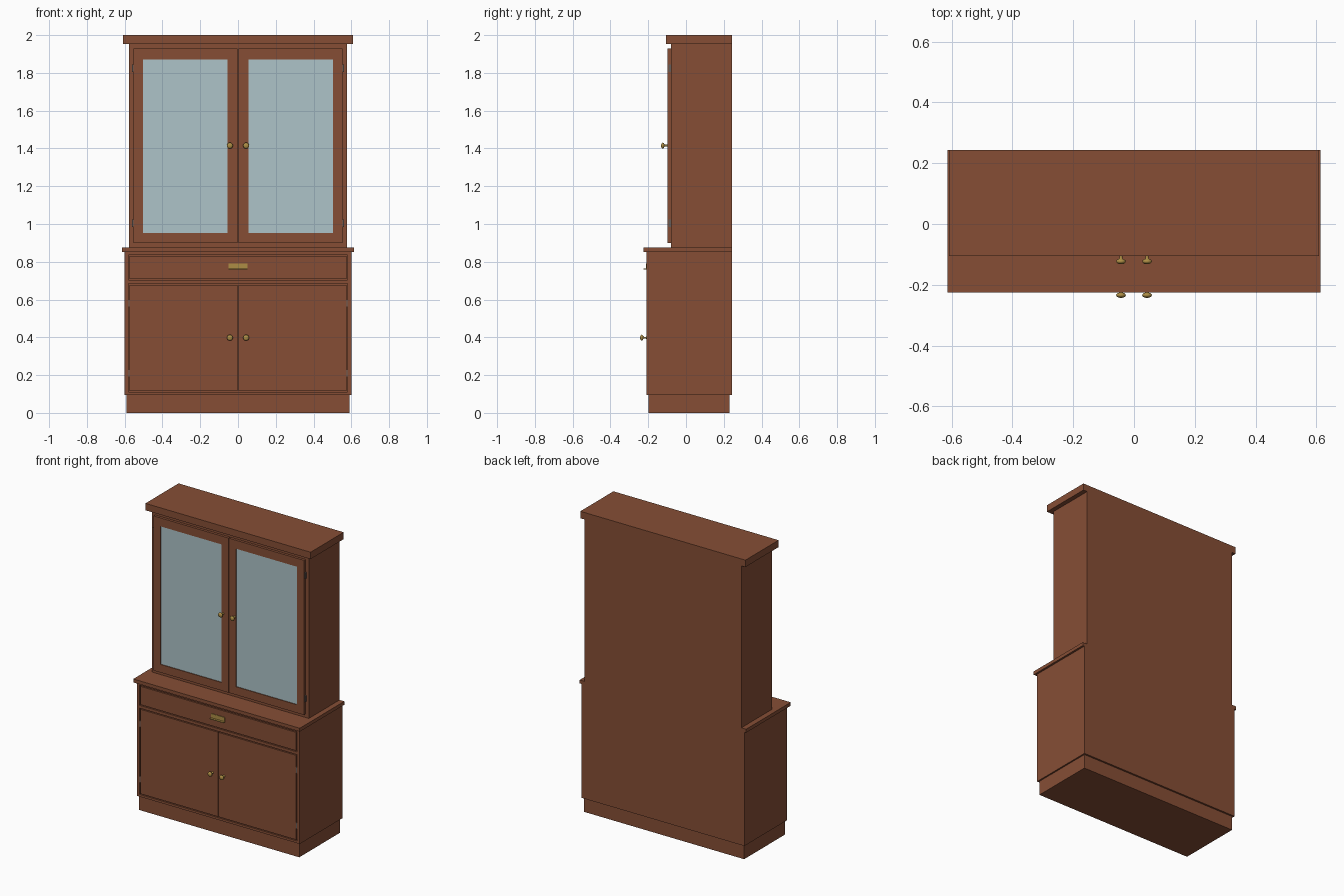
import bpy, bmesh, math
from mathutils import Matrix

default = bpy.data.objects.get("Cube")
if default:
    bpy.data.objects.remove(default, do_unlink=True)


def material(name, colour):
    m = bpy.data.materials.new(name)
    m.use_nodes = True
    m.diffuse_color = (*colour, 1)
    m.node_tree.nodes["Principled BSDF"].inputs["Base Color"].default_value = (*colour, 1)
    return m


WOOD = material("warm_wood", (0.239, 0.076, 0.036))
GLASS = material("pale_glass", (0.42, 0.55, 0.58))
BRASS = material("brass", (0.42, 0.27, 0.06))
STEEL = material("dark_steel", (0.13, 0.11, 0.10))

BACK = 0.243


def add_box(bm, x0, x1, y0, y1, z0, z1):
    size = Matrix.Diagonal((x1 - x0, y1 - y0, z1 - z0, 1))
    centre = Matrix.Translation(((x0 + x1) / 2, (y0 + y1) / 2, (z0 + z1) / 2))
    bmesh.ops.create_cube(bm, size=1, matrix=centre @ size)


def finish(name, bm, mat):
    me = bpy.data.meshes.new(name)
    bm.to_mesh(me)
    bm.free()
    me.materials.append(mat)
    ob = bpy.data.objects.new(name, me)
    bpy.context.collection.objects.link(ob)
    return ob


def boxes(name, mat, *parts):
    bm = bmesh.new()
    for p in parts:
        add_box(bm, *p)
    return finish(name, bm, mat)


def frame(name, mat, x0, x1, y0, y1, z0, z1, hx0, hx1, hz0, hz1):
    """Rectangular frame around a rectangular opening."""
    return boxes(name, mat,
                 (x0, hx0, y0, y1, z0, z1), (hx1, x1, y0, y1, z0, z1),
                 (hx0, hx1, y0, y1, z0, hz0), (hx0, hx1, y0, y1, hz1, z1))


def knob(name, x, y, z, depth):
    """Turned knob whose stem starts at the door face and points forward."""
    profile = [(0.008, 0), (0.005, 0.003), (0.005, depth - 0.02)]
    for i in range(1, 9):
        a = math.pi * i / 8
        profile.append((max(0.016 * math.sin(a), 0.0001), depth - 0.009 - 0.009 * math.cos(a)))
    bm = bmesh.new()
    verts = [bm.verts.new((r, -d, 0)) for r, d in profile]
    edges = [bm.edges.new(pair) for pair in zip(verts, verts[1:])]
    bmesh.ops.spin(bm, geom=verts + edges, cent=(0, 0, 0), axis=(0, 1, 0),
                   angle=math.tau, steps=20, use_duplicate=False)
    bmesh.ops.remove_doubles(bm, verts=bm.verts, dist=0.0003)
    bmesh.ops.recalc_face_normals(bm, faces=bm.faces)
    for f in bm.faces:
        f.smooth = True
    ob = finish(name, bm, BRASS)
    ob.location = (x, y, z)


# Plinth, lower cabinet, counter, hutch and cornice
FRONT = -0.208
boxes("plinth", WOOD, (-0.59, 0.59, -0.198, 0.231, 0, 0.095))
boxes("lower_carcass", WOOD, (-0.60, 0.60, FRONT + 0.02, BACK, 0.095, 0.853))
boxes("counter", WOOD, (-0.613, 0.613, -0.226, BACK, 0.853, 0.876))
boxes("hutch_carcass", WOOD, (-0.578, 0.578, -0.08, BACK, 0.876, 1.954))
boxes("cornice", WOOD, (-0.608, 0.608, -0.105, BACK, 1.954, 2.0))

# Face frame of the lower cabinet, with openings for drawer and doors
boxes("lower_face_frame", WOOD,
      (-0.60, -0.58, FRONT, FRONT + 0.02, 0.095, 0.853),
      (0.58, 0.60, FRONT, FRONT + 0.02, 0.095, 0.853),
      (-0.58, 0.58, FRONT, FRONT + 0.02, 0.095, 0.11),
      (-0.58, 0.58, FRONT, FRONT + 0.02, 0.684, 0.703),
      (-0.58, 0.58, FRONT, FRONT + 0.02, 0.837, 0.853))

# Drawer front and its cup pull
boxes("drawer_front", WOOD, (-0.574, 0.574, FRONT, FRONT + 0.02, 0.709, 0.831))
boxes("drawer_pull", BRASS,
      (-0.05, 0.05, FRONT - 0.004, FRONT, 0.759, 0.791),
      (-0.05, 0.05, FRONT - 0.018, FRONT - 0.004, 0.759, 0.764))

# Paired doors, hinges and knobs
for side, s in (("left", 1), ("right", -1)):
    def span(a, b):
        return tuple(sorted((s * a, s * b)))

    boxes(side + "_lower_door", WOOD, (*span(0.003, 0.574), FRONT, FRONT + 0.02, 0.116, 0.678))
    frame(side + "_upper_door_frame", WOOD, *span(0.003, 0.554), -0.097, -0.08, 0.899, 1.928,
          *span(0.055, 0.504), 0.953, 1.872)
    boxes(side + "_glass_pane", GLASS, (*span(0.055, 0.504), -0.092, -0.086, 0.953, 1.872))
    boxes(side + "_upper_hinges", STEEL,
          *[(*span(0.554, 0.561), -0.092, -0.08, z - 0.02, z + 0.02) for z in (1.005, 1.825)])
    boxes(side + "_lower_hinges", STEEL,
          *[(*span(0.574, 0.58), FRONT, FRONT + 0.015, z - 0.02, z + 0.02) for z in (0.21, 0.58)])
    knob(side + "_lower_knob", s * 0.043, FRONT, 0.398, 0.035)
    knob(side + "_upper_knob", s * 0.043, -0.097, 1.415, 0.035)
